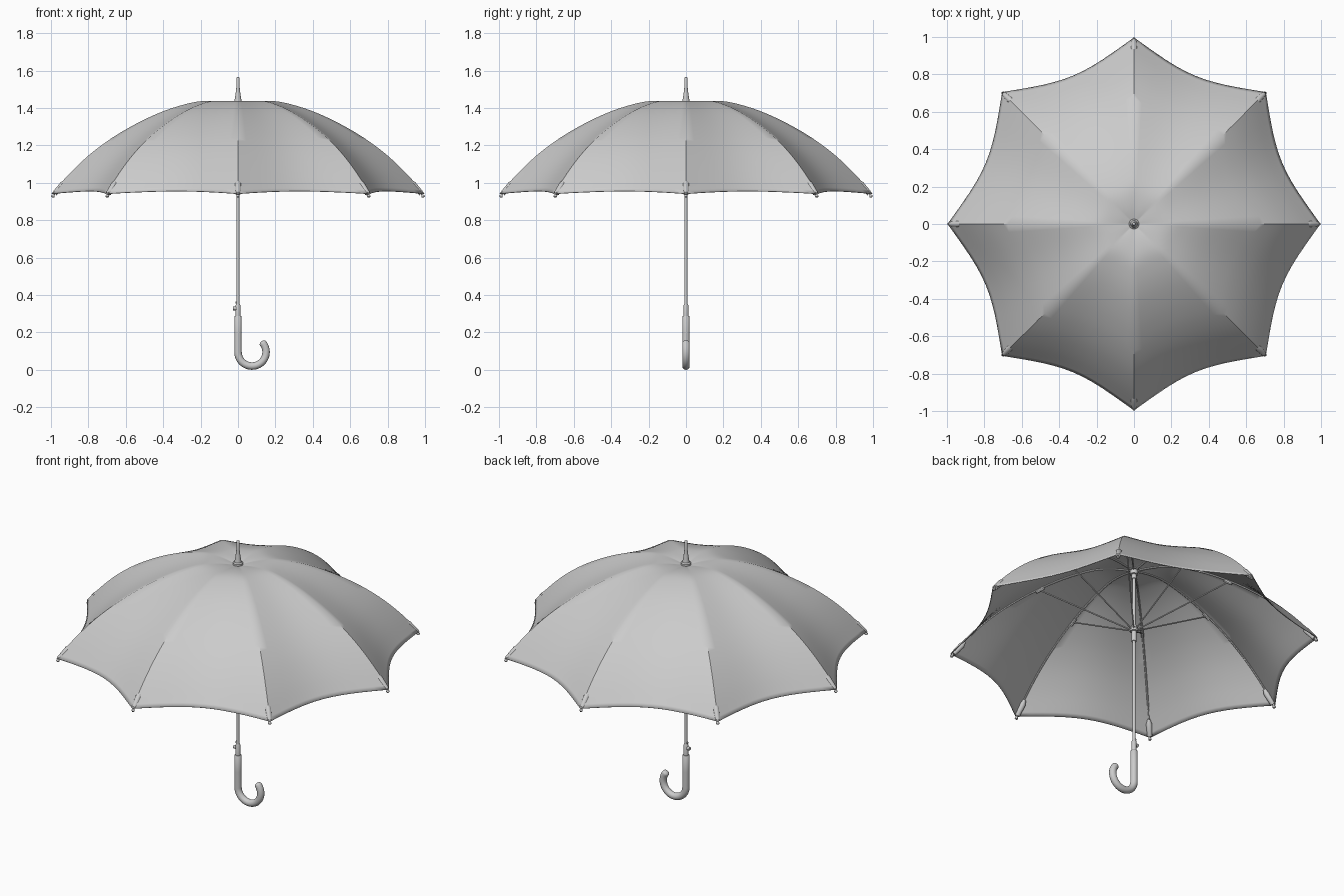
import bpy, bmesh, math
from mathutils import Vector

if "Cube" in bpy.data.objects:
    bpy.data.objects.remove(bpy.data.objects["Cube"])

N = 8
# rib profile (radius, height)
PROF = [(0.008, 1.418), (0.1, 1.434), (0.2, 1.436), (0.3, 1.415), (0.4, 1.382), (0.5, 1.338),
        (0.6, 1.285), (0.7, 1.222), (0.8, 1.145), (0.9, 1.05), (0.997, 0.942)]


def rib(t):
    """Catmull-Rom point on the rib profile, t in 0..1."""
    f = t * (len(PROF) - 1)
    i = min(int(f), len(PROF) - 2)
    u = f - i
    p = [Vector(PROF[min(max(i + k, 0), len(PROF) - 1)]) for k in (-1, 0, 1, 2)]
    return 0.5 * (2 * p[1] + (p[2] - p[0]) * u + (2 * p[0] - 5 * p[1] + 4 * p[2] - p[3]) * u**2
                  + (3 * p[1] - p[0] - 3 * p[2] + p[3]) * u**3)


def polar(r, a, z):
    return Vector((r * math.cos(a), r * math.sin(a), z))


def finish(name, bm):
    bmesh.ops.recalc_face_normals(bm, faces=bm.faces)
    me = bpy.data.meshes.new(name)
    bm.to_mesh(me)
    bm.free()
    ob = bpy.data.objects.new(name, me)
    bpy.context.collection.objects.link(ob)
    bpy.ops.object.select_all(action='DESELECT')
    ob.select_set(True)
    bpy.context.view_layer.objects.active = ob
    bpy.ops.object.shade_smooth_by_angle(angle=math.radians(40))
    return ob


def tube(bm, pts, radii, seg=10):
    """Sweep a circle along points; radii is one number or one per point."""
    if not isinstance(radii, (list, tuple)):
        radii = [radii] * len(pts)
    rings = []
    for i, p in enumerate(pts):
        d = (pts[min(i + 1, len(pts) - 1)] - pts[max(i - 1, 0)]).normalized()
        ref = Vector((0, 1, 0)) if abs(d.y) < 0.5 else Vector((1, 0, 0))
        s = d.cross(ref).normalized()
        w = d.cross(s)
        rings.append([bm.verts.new(p + radii[i] * (s * math.cos(k * math.tau / seg) +
                      w * math.sin(k * math.tau / seg))) for k in range(seg)])
    for a, b in zip(rings, rings[1:]):
        for k in range(seg):
            bm.faces.new((a[k], a[(k + 1) % seg], b[(k + 1) % seg], b[k]))
    bm.faces.new(rings[0])
    bm.faces.new(rings[-1])


def turned(name, profile, seg=24):
    """Round part on the axis from (radius, z) pairs."""
    bm = bmesh.new()
    tube(bm, [Vector((0, 0, z)) for r, z in profile], [r for r, z in profile], seg)
    return finish(name, bm)


# canopy: panels hang inwards between the ribs
bm = bmesh.new()
ROWS, COLS = 40, 12
grid = []
for i in range(ROWS + 1):
    t = i / ROWS
    r, z = rib(t)
    row = []
    for j in range(N * COLS):
        u = 2 * (j % COLS) / COLS - 1
        s = 1 - u * u
        row.append(bm.verts.new(polar(r * (1 - 0.14 * s), j * math.tau / (N * COLS), z + 0.014 * s * t**3)))
    grid.append(row)
for a, b in zip(grid, grid[1:]):
    for j in range(N * COLS):
        k = (j + 1) % (N * COLS)
        bm.faces.new((a[j], b[j], b[k], a[k]))
canopy = finish("canopy", bm)
mod = canopy.modifiers.new("thickness", 'SOLIDIFY')
mod.thickness = 0.004
mod.offset = -1

# ribs, stretchers, joints, tips and corner pockets
ribs, stretchers, tips, pockets = (bmesh.new() for _ in range(4))
for n in range(N):
    a = n * math.tau / N
    path = [rib(0.02 + 0.97 * k / 24) for k in range(25)]
    tube(ribs, [polar(p[0], a, p[1] - 0.009) for p in path], 0.005, 6)
    r, z = rib(0.51)
    joint = polar(r, a, z - 0.018)
    tube(stretchers, [polar(0.02, a, 1.045), joint], 0.004, 6)
    d = Vector((math.cos(a) * 0.02, math.sin(a) * 0.02, -0.012))
    tube(stretchers, [joint - d, joint + d], 0.009, 8)
    tube(tips, [polar(0.978, a, 0.952), polar(0.985, a, 0.936), polar(0.988, a, 0.93),
                polar(0.990, a, 0.925), polar(0.991, a, 0.921)],
         [0.005, 0.005, 0.009, 0.009, 0.004], 10)
    tube(pockets, [polar(0.92, a, 1.012), polar(0.935, a, 0.992), polar(0.98, a, 0.942)],
         [0.008, 0.017, 0.014], 10)
finish("ribs", ribs)
finish("stretchers", stretchers)
finish("rib_tips", tips)
finish("corner_pockets", pockets)

# shaft, runner, hub and ferrule
turned("shaft", [(0.009, 0.25), (0.009, 1.44)], 16)
turned("runner", [(0.014, 0.97), (0.014, 1.03), (0.022, 1.032), (0.022, 1.055), (0.014, 1.057), (0.014, 1.07)])
turned("top_hub", [(0.014, 1.36), (0.014, 1.385), (0.022, 1.387), (0.022, 1.41)])
turned("ferrule", [(0.027, 1.414), (0.027, 1.432), (0.019, 1.437), (0.013, 1.475), (0.009, 1.51),
                   (0.009, 1.555), (0.007, 1.562), (0.003, 1.565)])

# release button above the handle
bm = bmesh.new()
tube(bm, [Vector((-0.026, 0, 0.328)), Vector((0, 0, 0.328))], 0.010, 12)
tube(bm, [Vector((-0.013, 0, 0.36)), Vector((0, 0, 0.36))], 0.006, 10)
finish("release_button", bm)
turned("handle_collar", [(0.013, 0.28), (0.013, 0.345), (0.010, 0.352)], 20)

# hooked handle
bm = bmesh.new()
pts = [Vector((0, 0, 0.287)), Vector((0, 0, 0.283)), Vector((0, 0, 0.19))]
rad = [0.017, 0.02, 0.02]
for k in range(33):
    b = math.radians(180 + 218 * k / 32)
    pts.append(Vector((0.075 + 0.075 * math.cos(b), 0, 0.095 + 0.075 * math.sin(b))))
    rad.append(0.02)
d = (pts[-1] - pts[-2]).normalized()
end = pts[-1].copy()
for k in range(1, 6):
    c = math.radians(17 * k)
    pts.append(end + d * 0.014 * math.sin(c))
    rad.append(0.02 * math.cos(c))
tube(bm, pts, rad, 20)
finish("handle", bm)
